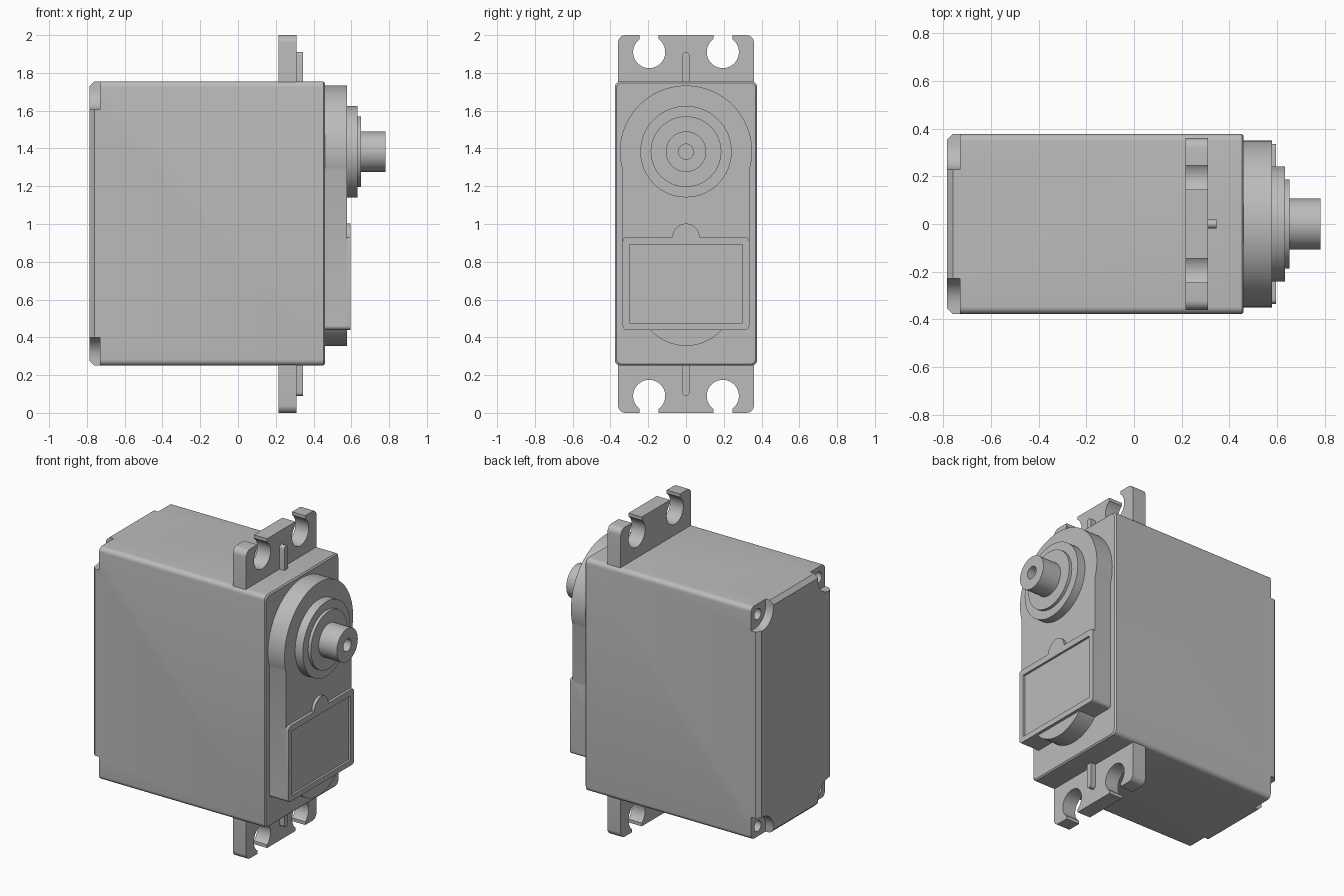
import bpy, bmesh
from math import sin, cos, radians, acos, asin, degrees, pi

cube = bpy.data.objects.get("Cube")
if cube:
    bpy.data.objects.remove(cube, do_unlink=True)

grey = bpy.data.materials.new("plain grey")
grey.use_nodes = True
grey.diffuse_color = (0.5, 0.5, 0.5, 1)
grey.node_tree.nodes["Principled BSDF"].inputs["Base Color"].default_value = (0.5, 0.5, 0.5, 1)


def arc(cy, cz, r, a0, a1, n=32):
    """Points on an arc in the y-z plane, angles in degrees."""
    angles = [radians(a0 + (a1 - a0) * i / n) for i in range(n + 1)]
    return [(cy + r * cos(a), cz + r * sin(a)) for a in angles]


def circle(cy, cz, r, n=64):
    return arc(cy, cz, r, 0, 360, n)[:-1]


def rounded_rect(cy, cz, hy, hz, r, n=6):
    pts = []
    for sy, sz, a in ((1, 1, 0), (-1, 1, 90), (-1, -1, 180), (1, -1, 270)):
        pts += arc(cy + sy * (hy - r), cz + sz * (hz - r), r, a, a + 90, n)
    return pts


def loft(name, *stacks):
    """Each stack is a list of (x, outline) sections, joined along x and capped."""
    bm = bmesh.new()
    for sections in stacks:
        rings = [[bm.verts.new((x, y, z)) for y, z in pts] for x, pts in sections]
        for a, b in zip(rings, rings[1:]):
            for i in range(len(a)):
                j = (i + 1) % len(a)
                bm.faces.new((a[i], a[j], b[j], b[i]))
        bm.faces.new(rings[0])
        bm.faces.new(rings[-1])
    bmesh.ops.recalc_face_normals(bm, faces=bm.faces)
    mesh = bpy.data.meshes.new(name)
    bm.to_mesh(mesh)
    bm.free()
    mesh.materials.append(grey)
    ob = bpy.data.objects.new(name, mesh)
    bpy.context.collection.objects.link(ob)
    return ob


def select(ob):
    bpy.ops.object.select_all(action='DESELECT')
    ob.select_set(True)
    bpy.context.view_layer.objects.active = ob


def smooth(ob):
    select(ob)
    bpy.ops.object.shade_smooth_by_angle(angle=radians(30))


def cut(ob, cutter):
    mod = ob.modifiers.new("cut", 'BOOLEAN')
    mod.operation = 'DIFFERENCE'
    mod.solver = 'EXACT'
    mod.object = cutter
    select(ob)
    bpy.ops.object.modifier_apply(modifier=mod.name)
    bpy.data.objects.remove(cutter, do_unlink=True)


MID = 1.003                 # middle height of the case
HY, HZ = 0.377, 0.752       # half width and half height of the case


def case_outline(inset):
    return rounded_rect(0, MID, HY - inset, HZ - inset, 0.03)


# Case with a chamfered back and a fine front edge
case = loft("case", [(-0.785, case_outline(0.025)), (-0.76, case_outline(0)),
                     (0.452, case_outline(0)), (0.46, case_outline(0.008))])

# Screw pockets and holes at the four back corners
corners = [(sy, sz) for sy in (-1, 1) for sz in (-1, 1)]
cut(case, loft("pocket_cutter", *[
    [(x, rounded_rect(sy * 0.38, MID + sz * 0.755, 0.152, 0.152, 0.11, 8)) for x in (-0.9, -0.73)]
    for sy, sz in corners]))
cut(case, loft("hole_cutter", *[
    [(x, circle(sy * 0.31, MID + sz * 0.685, 0.035, 24)) for x in (-0.9, -0.6)]
    for sy, sz in corners]))
smooth(case)

# Raised gear cover on the output side
SHAFT_Z = 1.383
a = degrees(acos(0.335 / 0.35))
cover_outline = arc(0, SHAFT_Z, 0.35, -a, 180 + a, 64) + [(-0.335, 0.46), (0.335, 0.46)]
smooth(loft("gear_cover", [(0.44, cover_outline), (0.578, cover_outline)]))

# Rounded foot below the cover
foot = arc(0, 0.61, 0.255, 180, 360, 40)
smooth(loft("cover_foot", [(0.44, foot), (0.577, foot)]))

# Label panel with a shallow recess, and its thumb tab
outer = rounded_rect(0, 0.685, 0.335, 0.245, 0.02)
inner = rounded_rect(0, 0.683, 0.3, 0.208, 0.002)
smooth(loft("panel", [(0.44, outer), (0.596, outer), (0.596, inner), (0.582, inner)]))
tab = arc(0, 0.93, 0.072, 0, 180, 24)
smooth(loft("panel_tab", [(0.57, tab), (0.596, tab)]))

# Stepped bearing collars and hollow output shaft
steps = [(0.56, 0.242), (0.633, 0.242), (0.633, 0.187), (0.652, 0.187),
         (0.652, 0.107), (0.782, 0.107), (0.782, 0.04), (0.66, 0.04)]
smooth(loft("output_shaft", [(x, circle(0, SHAFT_Z, r)) for x, r in steps]))


def flange_outline(flip):
    """Mounting ear with two open keyhole slots along its free edge."""
    half = degrees(asin(0.05 / 0.085))
    pts = [(-0.36, 1.72), (0.36, 1.72)]
    pts += arc(0.32, 1.96, 0.04, 0, 90, 6)
    for cy in (0.195, -0.195):
        pts += [(cy + 0.05, 2.0)]
        pts += arc(cy, 1.91, 0.085, 90 - half, -270 + half, 40)
        pts += [(cy - 0.05, 2.0)]
    pts += arc(-0.32, 1.96, 0.04, 90, 180, 6)
    return [(y, 2 * MID - 0.006 - z if flip else z) for y, z in pts]


# Mounting ears and their stiffening ribs, above and below
for side, flip in (("upper", False), ("lower", True)):
    ear = flange_outline(flip)
    smooth(loft(side + "_mounting_ear", [(0.215, ear), (0.31, ear)]))
    rib = [(-0.018, 1.72), (0.018, 1.72)] + arc(0, 1.892, 0.018, 0, 180, 10)
    rib = [(y, 2 - z if flip else z) for y, z in rib]
    smooth(loft(side + "_rib", [(0.3, rib), (0.345, rib)]))
